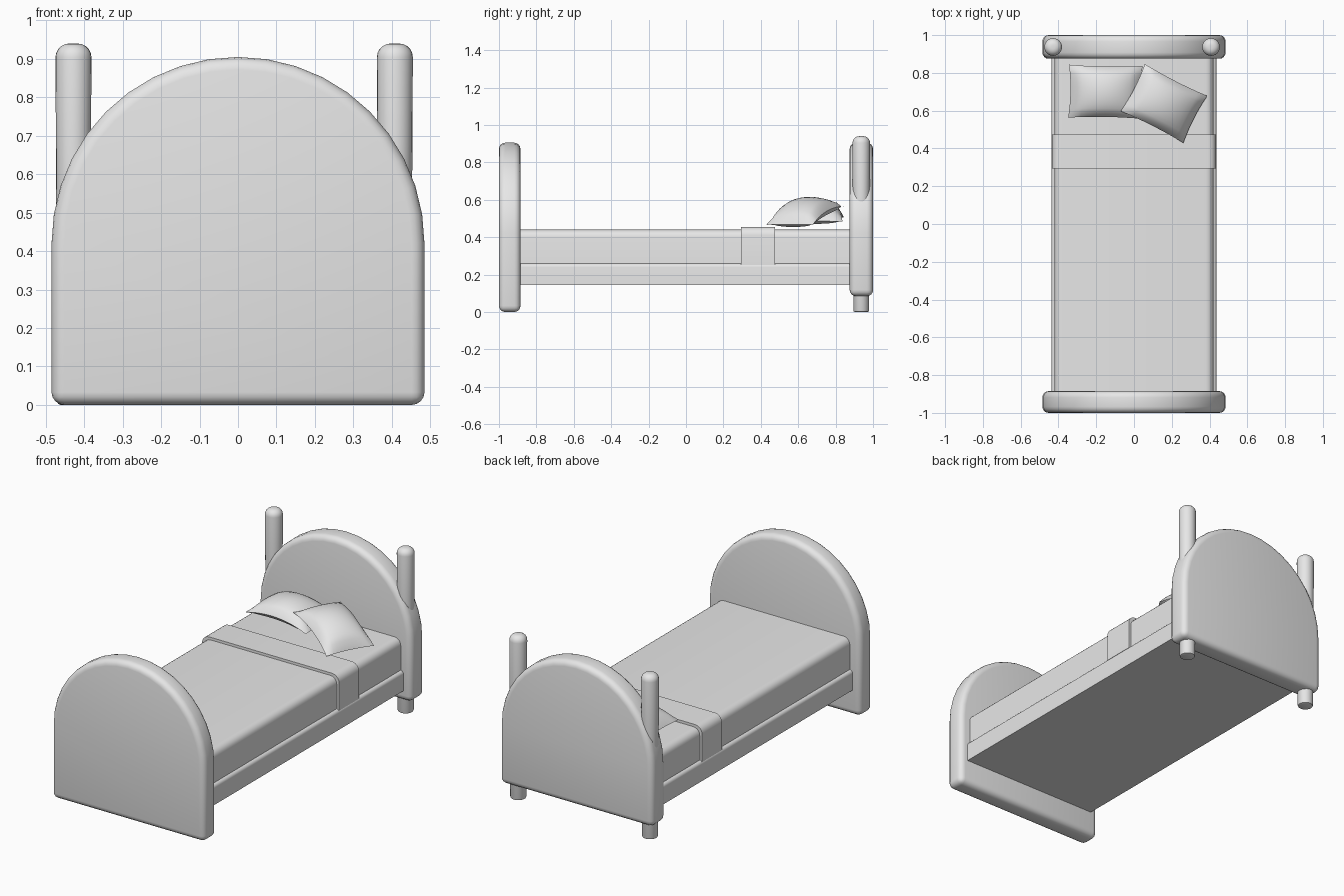
import bpy, bmesh
from math import sin, cos, pi, radians
from mathutils import Matrix, Vector

cube = bpy.data.objects.get("Cube")
if cube:
    bpy.data.objects.remove(cube, do_unlink=True)

# One plain grey for the whole bed
grey = bpy.data.materials.new("plain grey")
grey.use_nodes = True
grey.diffuse_color = (0.8, 0.8, 0.8, 1)
grey.node_tree.nodes["Principled BSDF"].inputs["Base Color"].default_value = (0.8, 0.8, 0.8, 1)


def finish(name, bm, angle=35):
    bmesh.ops.recalc_face_normals(bm, faces=bm.faces)
    mesh = bpy.data.meshes.new(name)
    bm.to_mesh(mesh)
    bm.free()
    mesh.materials.append(grey)
    obj = bpy.data.objects.new(name, mesh)
    bpy.context.collection.objects.link(obj)
    bpy.ops.object.select_all(action='DESELECT')
    obj.select_set(True)
    bpy.context.view_layer.objects.active = obj
    bpy.ops.object.shade_smooth_by_angle(angle=radians(angle))
    return obj


def prism(profile, y0, y1):
    """Extrude an (x, z) outline along y."""
    bm = bmesh.new()
    face = bm.faces.new([bm.verts.new((x, y0, z)) for x, z in profile])
    out = bmesh.ops.extrude_face_region(bm, geom=[face])
    verts = [g for g in out["geom"] if isinstance(g, bmesh.types.BMVert)]
    bmesh.ops.translate(bm, verts=verts, vec=(0, y1 - y0, 0))
    bmesh.ops.recalc_face_normals(bm, faces=bm.faces)
    return bm


def arc(cx, cz, r, start, end, steps):
    return [(cx + r * cos(start + (end - start) * i / steps),
             cz + r * sin(start + (end - start) * i / steps)) for i in range(steps + 1)]


def arched_board(name, y0, y1, bottom):
    r = 0.485
    outline = [(-r, bottom), (r, bottom)] + arc(0, 0.42, r, 0, pi, 20)
    bm = prism(outline, y0, y1)
    sharp = [e for e in bm.edges if e.calc_face_angle(0) > radians(30)]
    bmesh.ops.bevel(bm, geom=sharp, offset=0.033, segments=4, profile=0.5, affect='EDGES')
    finish(name, bm)


def rounded_bar(name, half, y0, y1, z0, z1, r):
    """Long bar with rounded upper edges."""
    outline = [(-half, z0), (half, z0)]
    outline += arc(half - r, z1 - r, r, 0, pi / 2, 5)
    outline += arc(r - half, z1 - r, r, pi / 2, pi, 5)
    finish(name, prism(outline, y0, y1))


def post(name, x):
    height = 0.94
    bm = bmesh.new()
    bmesh.ops.create_cone(bm, cap_ends=True, segments=24, radius1=0.042, radius2=0.047,
                          depth=height, matrix=Matrix.Translation((x, 0.937, height / 2)))
    for z, r, steps in ((height, 0.036, 5), (0, 0.008, 2)):
        rim = [e for e in bm.edges if all(abs(v.co.z - z) < 1e-4 for v in e.verts)]
        bmesh.ops.bevel(bm, geom=rim, offset=r, segments=steps, profile=0.5, affect='EDGES')
    finish(name, bm)


def pillow(name, location, width, depth, up, down, turn, tilt, bend):
    """Two puffed grids joined along a pinched seam."""
    n = 12
    bm = bmesh.new()
    for side, puff in ((1, up), (-1, down)):
        grid = bmesh.ops.create_grid(bm, x_segments=n, y_segments=n, size=1)
        for v in grid["verts"]:
            u, w = v.co.x, v.co.y
            swell = max(0, (1 - u * u) * (1 - w * w)) ** 0.5
            v.co = Vector((width / 2 * u * (1 - 0.05 * (1 - w * w)),
                           depth / 2 * w * (1 - 0.05 * (1 - u * u)),
                           side * puff * swell - bend * u * u))
    bmesh.ops.remove_doubles(bm, verts=bm.verts, dist=0.0005)
    obj = finish(name, bm, 60)
    obj.location = location
    obj.rotation_euler = (0, radians(tilt), radians(turn))


# End boards
arched_board("footboard", -1.0, -0.885, 0.0)
arched_board("headboard", 0.875, 1.0, 0.085)

# Headboard posts
post("left_post", 0.408)
post("right_post", -0.428)

# Base, mattress and folded blanket
rounded_bar("bed_base", 0.437, -0.93, 0.92, 0.145, 0.26, 0.02)
rounded_bar("mattress", 0.42, -0.93, 0.92, 0.2, 0.44, 0.04)
rounded_bar("blanket_fold", 0.435, 0.295, 0.475, 0.252, 0.455, 0.045)

# Pillows
pillow("right_pillow", (-0.15, 0.70, 0.525), 0.39, 0.28, 0.068, 0.045, -1, 3, 0.03)
pillow("left_pillow", (0.165, 0.635, 0.54), 0.385, 0.28, 0.068, 0.055, -27, 15, 0.025)
